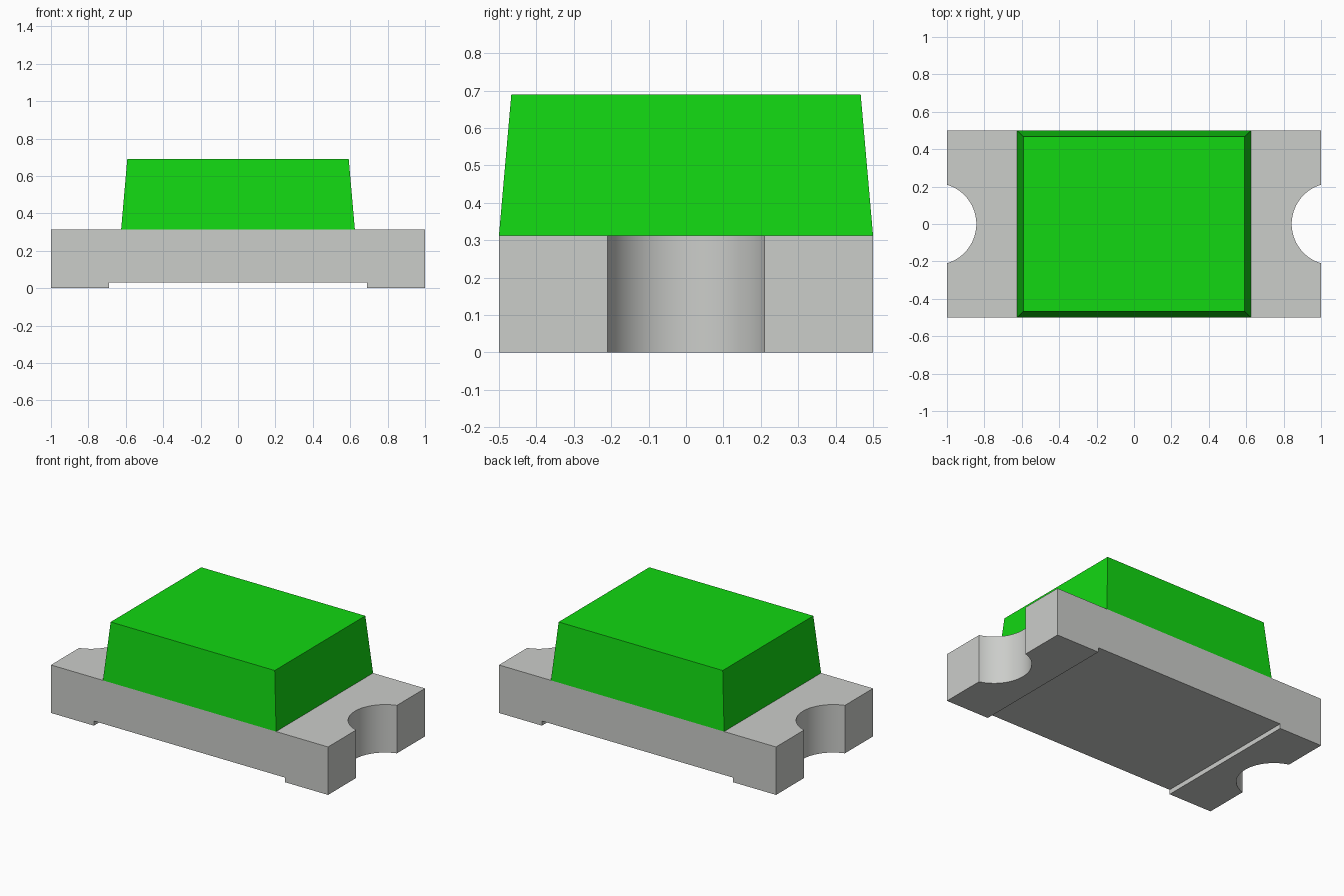
import bpy
import bmesh

cube = bpy.data.objects.get("Cube")
if cube:
    bpy.data.objects.remove(cube, do_unlink=True)


def material(name, rgb):
    mat = bpy.data.materials.new(name)
    mat.use_nodes = True
    mat.diffuse_color = (*rgb, 1)
    mat.node_tree.nodes["Principled BSDF"].inputs["Base Color"].default_value = (*rgb, 1)
    return mat


def make_object(name, bm, mat=None):
    bmesh.ops.recalc_face_normals(bm, faces=bm.faces)
    mesh = bpy.data.meshes.new(name)
    bm.to_mesh(mesh)
    bm.free()
    obj = bpy.data.objects.new(name, mesh)
    bpy.context.collection.objects.link(obj)
    if mat:
        mesh.materials.append(mat)
    return obj


def extrude_face(bm, points, vector):
    face = bm.faces.new([bm.verts.new(p) for p in points])
    grown = bmesh.ops.extrude_face_region(bm, geom=[face])["geom"]
    top = [v for v in grown if isinstance(v, bmesh.types.BMVert)]
    bmesh.ops.translate(bm, vec=vector, verts=top)
    return top


grey = material("board grey", (0.60, 0.61, 0.59))
green = material("lens green", (0.006, 0.68, 0.006))

BOARD_TOP = 0.313
HALF_DEPTH = 0.5

# Board: side profile with a shallow recess between the two end pads
half = [(1, BOARD_TOP), (1, 0), (0.69, 0), (0.69, 0.03)]
profile = half + [(-x, z) for x, z in reversed(half)]
bm = bmesh.new()
extrude_face(bm, [(x, -HALF_DEPTH, z) for x, z in profile], (0, 2 * HALF_DEPTH, 0))
board = make_object("board", bm, grey)

# Round notch in the middle of each end
for side in (-1, 1):
    bm = bmesh.new()
    bmesh.ops.create_cone(bm, cap_ends=True, segments=96, radius1=0.219, radius2=0.219, depth=2)
    bmesh.ops.translate(bm, vec=(side * 1.062, 0, 0), verts=bm.verts)
    cutter = make_object("notch_cutter", bm)
    cutter.hide_render = True
    cut = board.modifiers.new("notch", "BOOLEAN")
    cut.operation = "DIFFERENCE"
    cut.solver = "EXACT"
    cut.object = cutter
    bpy.context.view_layer.objects.active = board
    bpy.ops.object.modifier_apply(modifier=cut.name)
    bpy.data.objects.remove(cutter, do_unlink=True)

bpy.ops.object.select_all(action="DESELECT")
board.select_set(True)
bpy.context.view_layer.objects.active = board
bpy.ops.object.shade_smooth_by_angle()

# Lens: block tapering toward its flat top
bm = bmesh.new()
corners = [(-1, -1), (1, -1), (1, 1), (-1, 1)]
top = extrude_face(bm, [(x * 0.625, y * HALF_DEPTH, BOARD_TOP) for x, y in corners], (0, 0, 0.377))
for v in top:
    v.co.x *= 0.592 / 0.625
    v.co.y *= 0.467 / HALF_DEPTH
make_object("lens", bm, green)
